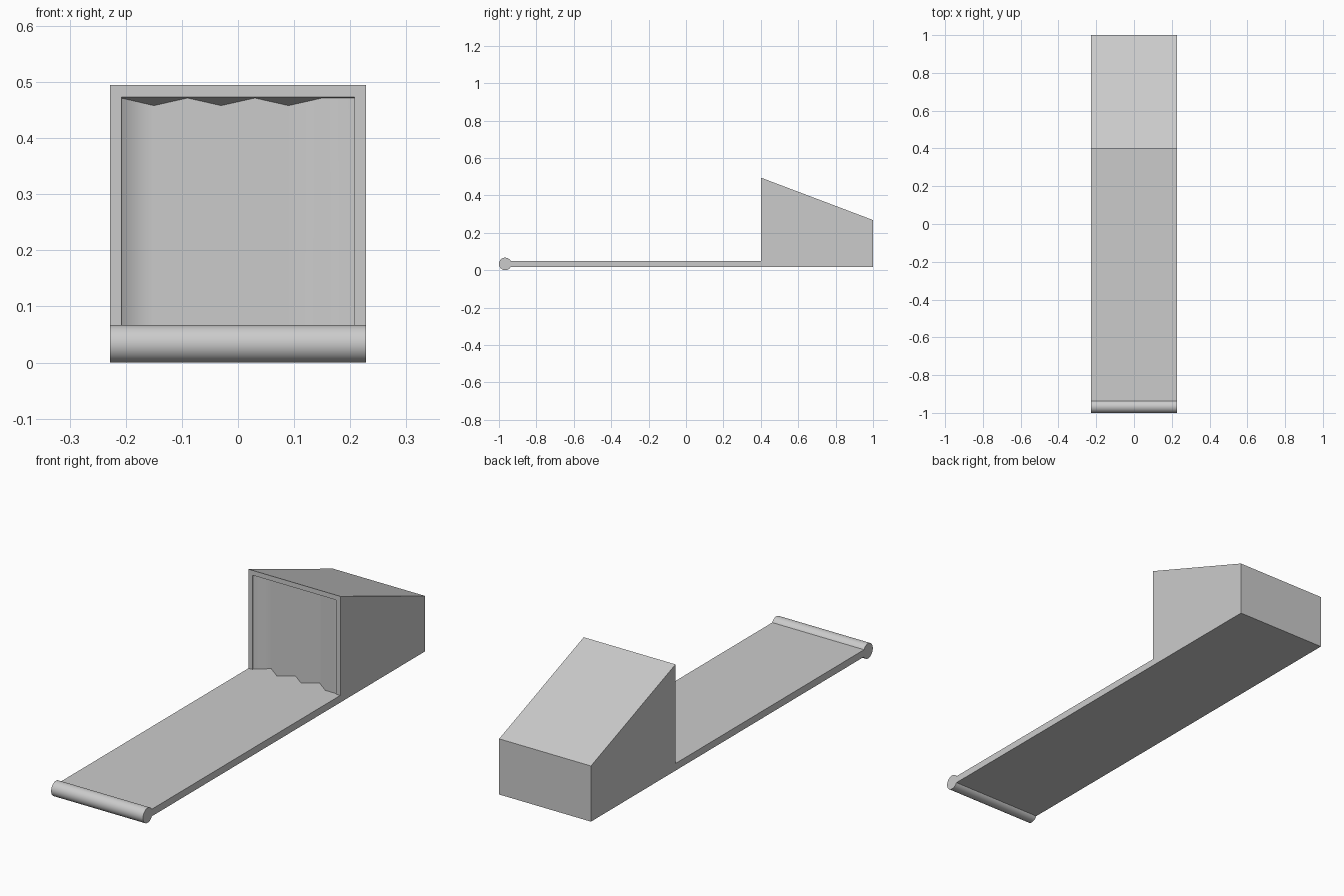
import bpy, bmesh, math

cube = bpy.data.objects.get("Cube")
if cube:
    bpy.data.objects.remove(cube, do_unlink=True)

# One plain grey for everything
GREY = (0.6, 0.6, 0.6, 1)
grey = bpy.data.materials.new("light grey")
grey.use_nodes = True
grey.diffuse_color = GREY
grey.node_tree.nodes["Principled BSDF"].inputs["Base Color"].default_value = GREY

HALF = 0.228            # half width of the body
OPEN = 0.208            # half width of the opening
BASE, FLOOR = 0.018, 0.05
FRONT, BACK = 0.4, 1.0
TOP, TOP_BACK, LINTEL = 0.495, 0.268, 0.473
RADIUS = 0.0335


def finish(name, bm):
    mesh = bpy.data.meshes.new(name)
    bm.to_mesh(mesh)
    bm.free()
    obj = bpy.data.objects.new(name, mesh)
    bpy.context.collection.objects.link(obj)
    mesh.materials.append(grey)
    return obj


def face(bm, points):
    return bm.faces.new([bm.verts.new(p) for p in points])


# Pleated plan of the recess: (x, depth behind the front)
LIP, DEEP = 0.005, 0.05
pleats = [(-OPEN, LIP)]
for i in range(3):
    x = -0.15 + 0.12 * i
    pleats += [(x, DEEP), (x + 0.06, LIP)]
pleats.append((OPEN, LIP))


def foot(x, d):
    return (x, FRONT + d, FLOOR)


def head(x, d):
    return (x, FRONT + d, LINTEL - 0.3 * d)


# Sloped housing and long base plate, left open at the front
bm = bmesh.new()
side = [(-1 + RADIUS, BASE), (BACK, BASE), (BACK, TOP_BACK),
        (FRONT, TOP), (FRONT, FLOOR), (-1 + RADIUS, FLOOR)]
for x in (HALF, -HALF):
    loop = [(x, y, z) for y, z in side]
    face(bm, loop if x > 0 else loop[::-1])
for i, (a, b) in enumerate(zip(side, side[1:] + side[:1])):
    if i != 3:
        face(bm, [(-HALF, *a), (-HALF, *b), (HALF, *b), (HALF, *a)])

# Frame around the opening
for s in (-1, 1):
    loop = [(s * HALF, FRONT, FLOOR), (s * OPEN, FRONT, FLOOR),
            (s * OPEN, FRONT, LINTEL), (s * HALF, FRONT, TOP)]
    face(bm, loop if s < 0 else loop[::-1])
face(bm, [(-OPEN, FRONT, LINTEL), (OPEN, FRONT, LINTEL),
          (HALF, FRONT, TOP), (-HALF, FRONT, TOP)])

# Recess floor, ceiling and side walls
face(bm, [foot(-OPEN, 0), foot(OPEN, 0)] + [foot(*p) for p in pleats[::-1]])
face(bm, [head(OPEN, 0), head(-OPEN, 0)] + [head(*p) for p in pleats])
for s in (-1, 1):
    x = s * OPEN
    loop = [foot(x, 0), foot(x, LIP), head(x, LIP), head(x, 0)]
    face(bm, loop if s < 0 else loop[::-1])
bmesh.ops.remove_doubles(bm, verts=bm.verts, dist=1e-5)
finish("housing_and_base", bm)

# Pleated back wall of the recess
bm = bmesh.new()
for a, b in zip(pleats, pleats[1:]):
    face(bm, [foot(*a), foot(*b), head(*b), head(*a)])
bmesh.ops.remove_doubles(bm, verts=bm.verts, dist=1e-5)
for f in bm.faces:
    f.smooth = True
finish("pleated_wall", bm)

# Round bar across the front edge
bpy.ops.mesh.primitive_cylinder_add(vertices=40, radius=RADIUS, depth=2 * HALF,
                                    location=(0, -1 + RADIUS, RADIUS),
                                    rotation=(0, math.pi / 2, 0))
bar = bpy.context.object
bar.name = "front_bar"
bar.data.materials.append(grey)
bpy.ops.object.shade_smooth_by_angle(angle=math.radians(30))
